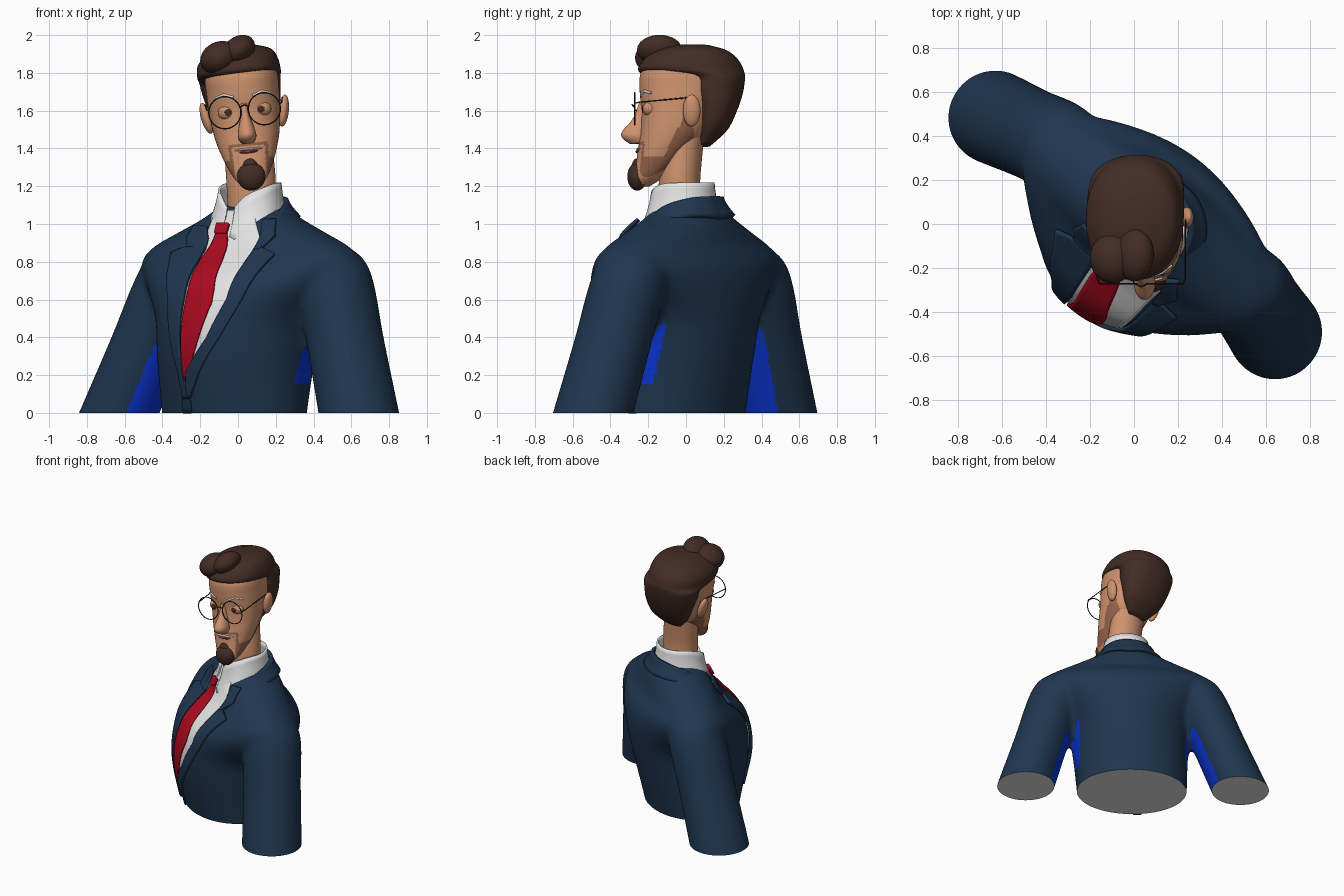
import bpy, bmesh, math
from mathutils import Matrix, Vector
from mathutils.bvhtree import BVHTree

if "Cube" in bpy.data.objects:
    bpy.data.objects.remove(bpy.data.objects["Cube"])


def material(name, r, g, b):
    m = bpy.data.materials.new(name)
    m.use_nodes = True
    m.diffuse_color = (r, g, b, 1)
    m.node_tree.nodes["Principled BSDF"].inputs["Base Color"].default_value = (r, g, b, 1)
    return m


NAVY = material("navy cloth", .0135, .036, .078)
BLUE = material("bright blue lining", .003, .035, .65)
WHITE = material("white cotton", .78, .78, .78)
RED = material("red silk", .41, .003, .014)
SKIN = material("skin", .62, .29, .155)
STUBBLE = material("stubble", .3, .125, .07)
HAIR = material("brown hair", .055, .025, .018)
LIP = material("lip red", .36, .04, .03)
FRAME = material("black frame", .015, .013, .013)
GREY = material("grey cap", .8, .8, .8)

# The body is turned to its right; the head faces forward with a slight tilt
BODY = Matrix.Rotation(math.radians(-37.5), 4, 'Z')
HEAD = (Matrix.Translation((.04, 0, 1.55)) @ Matrix.Rotation(-.1, 4, 'Y')
        @ Matrix.Translation((0, 0, -1.55)))


def finish(name, bm, mats, matrix, angle=50):
    bmesh.ops.recalc_face_normals(bm, faces=bm.faces)
    me = bpy.data.meshes.new(name)
    bm.to_mesh(me)
    bm.free()
    for m in mats:
        me.materials.append(m)
    me.shade_smooth()
    me.set_sharp_from_angle(angle=math.radians(angle))
    ob = bpy.data.objects.new(name, me)
    bpy.context.collection.objects.link(ob)
    ob.matrix_world = matrix
    return ob


def spline(rows, steps):
    """Catmull-Rom through rows of equal length."""
    out = []
    for i in range(len(rows) - 1):
        a, b, c, d = (rows[min(max(i + k, 0), len(rows) - 1)] for k in (-1, 0, 1, 2))
        for s in range(steps):
            t = s / steps
            out.append([q + .5 * t * (r - p + t * (2*p - 5*q + 4*r - e + t * (3*(q - r) + e - p)))
                        for p, q, r, e in zip(a, b, c, d)])
    return out + [list(rows[-1])]


def loft(bm, rows, steps=5, seg=48, power=2.0):
    """Stack of ovals: height, centre x, half width, front y, back y."""
    rings = []
    for z, cx, hw, yf, yb in spline(rows, steps):
        ring = []
        for k in range(seg):
            a = 2 * math.pi * k / seg
            c, s = math.cos(a), math.sin(a)
            x = math.copysign(abs(c) ** (2 / power), c) * hw
            y = math.copysign(abs(s) ** (2 / power), s) * (yb - yf) / 2
            ring.append(bm.verts.new((cx + x, (yf + yb) / 2 + y, z)))
        rings.append(ring)
    for r, q in zip(rings, rings[1:]):
        for k in range(seg):
            n = (k + 1) % seg
            bm.faces.new((r[k], r[n], q[n], q[k]))
    bm.faces.new(rings[0])
    bm.faces.new(rings[-1])


def loft_part(name, rows, mat, matrix, **kw):
    bm = bmesh.new()
    loft(bm, rows, **kw)
    return finish(name, bm, [mat], matrix)


def ellipsoid(name, loc, size, mat, tilt=0):
    bm = bmesh.new()
    m = Matrix.Translation(loc) @ Matrix.Rotation(tilt, 4, 'Y') @ Matrix.Diagonal((*size, 1))
    bmesh.ops.create_uvsphere(bm, u_segments=32, v_segments=16, radius=1, matrix=m)
    return finish(name, bm, [mat], HEAD)


def wire(name, points, radius, mat, cyclic=False):
    cu = bpy.data.curves.new(name, 'CURVE')
    cu.dimensions = '3D'
    cu.bevel_depth = radius
    cu.bevel_resolution = 2
    cu.use_fill_caps = True
    sp = cu.splines.new('POLY')
    sp.points.add(len(points) - 1)
    for p, co in zip(sp.points, points):
        p.co = (*co, 1)
    sp.use_cyclic_u = cyclic
    cu.materials.append(mat)
    ob = bpy.data.objects.new(name, cu)
    bpy.context.collection.objects.link(ob)
    ob.matrix_world = HEAD


# Jacket: torso and two sleeves fused into one cloth surface
bm = bmesh.new()
loft(bm, [(-.12, .015, .40, -.36, .27), (0, .015, .41, -.385, .285), (.3, .025, .43, -.45, .355),
          (.5, .035, .46, -.455, .395), (.68, .05, .59, -.40, .41), (.8, .05, .68, -.29, .38),
          (.88, .05, .62, -.21, .315), (.95, .05, .47, -.18, .29), (1.03, .05, .29, -.14, .26),
          (1.1, .05, .17, -.1, .21)])
for s, top, low in ((1, .579, .806), (-1, -.477, -.792)):
    arm = []
    for z, r in ((-.12, .216), (0, .215), (.4, .207), (.65, .21), (.78, .19), (.85, .13), (.88, .05)):
        t = min(z / .72, 1.05)
        v = .075 * t
        arm.append((z, low + (top - low) * t, r, v - r, v + r))
    loft(bm, arm)
shell = finish("jacket_shell", bm, [NAVY], Matrix())
remesh = shell.modifiers.new("fuse", 'REMESH')
remesh.mode = 'VOXEL'
remesh.voxel_size = .018
soft = shell.modifiers.new("soften", 'SMOOTH')
soft.iterations = 20
bpy.context.view_layer.update()
fused = shell.evaluated_get(bpy.context.evaluated_depsgraph_get()).to_mesh()
bm = bmesh.new()
bm.from_mesh(fused)
bpy.data.objects.remove(shell)
bmesh.ops.bisect_plane(bm, geom=bm.verts[:] + bm.edges[:] + bm.faces[:],
                       plane_co=(0, 0, 0), plane_no=(0, 0, 1), clear_inner=True)
bmesh.ops.holes_fill(bm, edges=[e for e in bm.edges if e.is_boundary], sides=0)
bmesh.ops.recalc_face_normals(bm, faces=bm.faces)
for f in bm.faces:
    c, n = f.calc_center_median(), f.normal
    side = 1 if c.x > 0 else -1
    reach = -.72 if side < 0 else -.8
    inner_arm = c.z < .45 and abs(c.x) > .38 and n.x * side < reach
    torso_side = (.15 < c.z < .48 and .38 < abs(c.x) < .5 and n.x * side > .7
                  and abs(c.y - .3 * (c.z - .15)) < .09)
    if n.z < -.9 and c.z < .01:
        f.material_index = 2
    elif inner_arm or torso_side:
        f.material_index = 1
surface = BVHTree.FromBMesh(bm)
finish("jacket", bm, [NAVY, BLUE, GREY], BODY)


def grid_part(name, rows, mat, thick):
    bm = bmesh.new()
    grid = [[bm.verts.new(p) for p in row] for row in rows]
    for r, q in zip(grid, grid[1:]):
        for k in range(len(r) - 1):
            bm.faces.new((r[k], r[k + 1], q[k + 1], q[k]))
    bmesh.ops.remove_doubles(bm, verts=bm.verts, dist=.0001)
    ob = finish(name, bm, [mat], BODY)
    mod = ob.modifiers.new("thickness", 'SOLIDIFY')
    mod.thickness = thick
    mod.offset = 0


def patch(name, rows, off, thick, mat, side=1, steps=6, cols=10):
    """Cloth piece laid on the jacket: height, inner and outer distance from the middle."""
    out = []
    for (z0, a0, b0), (z1, a1, b1) in zip(rows, rows[1:]):
        for s in range(steps + 1):
            t = s / steps
            z, a, b = z0 + (z1 - z0) * t, a0 + (a1 - a0) * t, b0 + (b1 - b0) * t
            row = []
            for k in range(cols + 1):
                u = .04 + side * (a + (b - a) * k / cols)
                co, n, _, _ = surface.ray_cast(Vector((u, -1, z)), Vector((0, 1, 0)))
                if co is None:
                    co, n, _, _ = surface.find_nearest(Vector((u, -.1, z)))
                row.append(co + n * off)
            out.append(row)
    grid_part(name, out, mat, thick)


# Shirt front, tie and lapels; the opening sits off the middle line
patch("shirt_front", [(.17, -.065, -.04), (.36, -.09, .1), (.6, -.09, .2), (.92, -.11, .24),
                      (1.07, -.11, .13)], .005, .006, WHITE, cols=20)
patch("tie", [(.18, -.06, -.035), (.4, -.055, .055), (.58, -.04, .12), (.65, -.04, .12),
              (.8, -.055, .085), (.95, -.033, .036)], .018, .012, RED)
patch("tie_knot", [(.94, -.033, .035), (.96, -.036, .038), (.99, -.036, .038)],
      .026, .022, RED)
patch("front_edge", [(0, -.11, -.05), (.2, -.09, -.045)], .006, .008, NAVY)
patch("left_lapel", [(.08, -.06, -.04), (.22, -.04, .04), (.4, .1, .165), (.6, .2, .275),
                     (.75, .23, .335), (.83, .24, .37), (.86, .242, .285)], .016, .018, NAVY)
patch("left_collar_end", [(.85, .242, .27), (.93, .245, .32), (1.01, .21, .27)], .018, .018, NAVY)
patch("right_lapel", [(.08, .045, .08), (.22, .06, .09), (.4, .068, .13), (.6, .06, .17),
                      (.75, .07, .25), (.83, .075, .3), (.86, .075, .23)],
      .018, .022, NAVY, side=-1)
patch("right_collar_end", [(.85, .075, .2), (.92, .085, .24), (.98, .12, .22)],
      .016, .018, NAVY, side=-1)


def collar(name, rows, cx, cy, mat, thick):
    """Band round the neck: angle from front, top height and radius, low height and radius."""
    half = spline(rows, 8)
    out = []
    for phi, zt, rt, zl, rl in [(-p[0], *p[1:]) for p in half] + half[-2::-1]:
        a = math.radians(phi)
        row = []
        for k in range(6):
            t = k / 5
            r = rt + (rl - rt) * t ** 1.4
            row.append((cx + math.sin(a) * r, cy - math.cos(a) * r, zt + (zl - zt) * t))
        out.append(row)
    grid_part(name, out, mat, thick)


collar("shirt_collar", [(9, 1.09, .17, .93, .225), (30, 1.15, .168, .905, .243),
                        (60, 1.19, .163, .97, .23), (95, 1.215, .16, 1.05, .19),
                        (180, 1.22, .157, 1.05, .185)], .06, .03, WHITE, .012)
collar("jacket_collar", [(58, .98, .225, .91, .29), (90, 1.085, .205, 1.0, .275),
                         (135, 1.135, .185, 1.04, .25), (180, 1.145, .175, 1.03, .225)],
       .05, .045, NAVY, .025)

# Neck
loft_part("neck", [(1.0, .07, .12, -.14, .09), (1.2, .07, .13, -.145, .075),
                   (1.35, .06, .13, -.13, .085), (1.5, .05, .13, -.12, .1)], SKIN, Matrix())

# Head, with stubble along the jaw and round the mouth
bm = bmesh.new()
loft(bm, [(1.2, 0, .045, -.275, -.19), (1.24, 0, .085, -.285, -.13), (1.32, 0, .125, -.265, -.04),
          (1.42, 0, .16, -.25, .06), (1.5, 0, .177, -.24, .12), (1.6, 0, .188, -.235, .16),
          (1.7, 0, .193, -.245, .2), (1.8, 0, .19, -.24, .2), (1.88, 0, .14, -.18, .16),
          (1.91, 0, .05, -.08, .06)], steps=12, seg=96, power=2.25)
for f in bm.faces:
    c = f.calc_center_median()
    jaw = abs(c.x) > .085 and c.y < .04 and c.z < 1.34 + max(0, c.y + .12) * 1.9
    moustache = c.y < -.15 and abs(c.x) < .105 and 1.41 < c.z < 1.43
    goatee_side = c.y < -.1 and .088 < abs(c.x) < .105 and c.z < 1.42
    f.material_index = int(jaw or moustache or goatee_side)
finish("head", bm, [SKIN, STUBBLE], HEAD)
loft_part("nose", [(1.64, 0, .018, -.25, -.19), (1.56, 0, .028, -.28, -.19),
                   (1.49, 0, .046, -.338, -.19), (1.455, 0, .047, -.338, -.19),
                   (1.425, 0, .03, -.3, -.19)], SKIN, HEAD, seg=24)
ellipsoid("goatee", (0, -.258, 1.25), (.075, .053, .075), HAIR)
ellipsoid("goatee_top", (0, -.262, 1.3), (.04, .025, .045), HAIR)
ellipsoid("teeth", (0, -.244, 1.395), (.075, .018, .008), WHITE)
ellipsoid("lower_lip", (0, -.248, 1.382), (.05, .02, .009), LIP)

# Hair mass and rolled quiff
loft_part("hair", [(1.415, 0, .08, .07, .13), (1.5, 0, .15, .06, .22), (1.6, 0, .187, .045, .27),
                   (1.69, -.005, .206, .01, .3), (1.765, -.008, .216, -.015, .312),
                   (1.8, -.01, .222, -.235, .31), (1.86, -.01, .213, -.235, .285),
                   (1.915, 0, .17, -.16, .225), (1.945, 0, .08, -.06, .13)],
          HAIR, HEAD, power=2.2)
ellipsoid("quiff_side", (-.105, -.155, 1.892), (.105, .115, .085), HAIR, tilt=-.35)
ellipsoid("quiff_top", (0, -.14, 1.922), (.095, .12, .072), HAIR, tilt=-.55)

# Eyes, brows, ears and round spectacles
for s, label in ((1, "left"), (-1, "right")):
    ellipsoid(label + "_eyelid", (s * .09, -.185, 1.6), (.052, .045, .042), SKIN)
    ellipsoid(label + "_iris", (s * .088, -.228, 1.6), (.018, .006, .018), HAIR)
    ellipsoid(label + "_ear", (s * .205, .03, 1.58), (.028, .047, .085), SKIN, tilt=s * .2)
    wire(label + "_brow", [(s * .05, -.238, 1.675), (s * .1, -.222, 1.695),
                           (s * .145, -.185, 1.68)], .007, WHITE)
    ring = [(s * .105 + .085 * math.cos(k * math.pi / 20), -.272,
             1.6 + .085 * math.sin(k * math.pi / 20)) for k in range(40)]
    wire(label + "_rim", ring, .0035, FRAME, cyclic=True)
    wire(label + "_temple", [(s * .19, -.272, 1.62), (s * .2, -.25, 1.625),
                             (s * .205, .02, 1.65)], .0035, FRAME)
wire("bridge", [(-.025, -.272, 1.62), (0, -.285, 1.632), (.025, -.272, 1.62)], .0035, FRAME)
